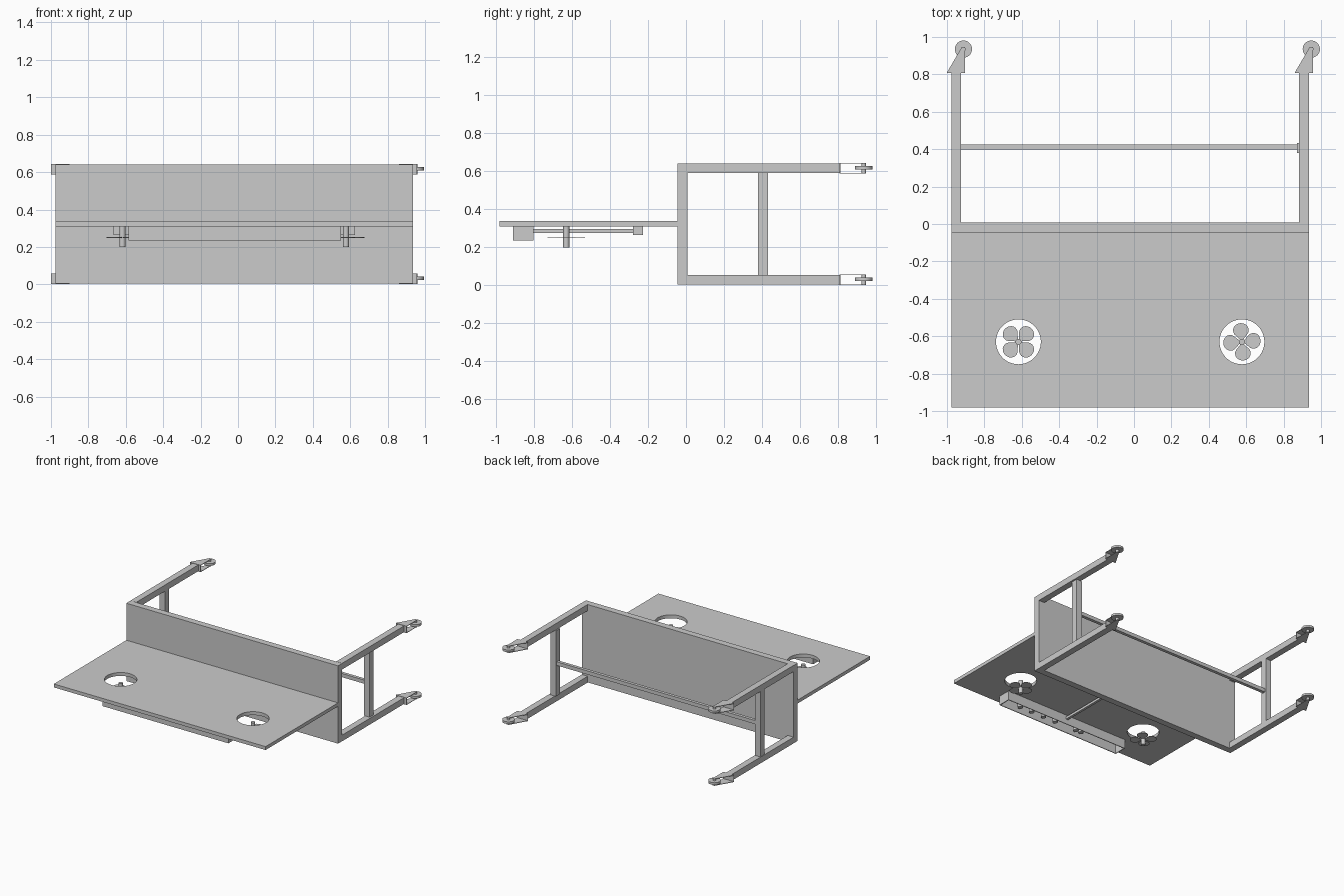
import bpy, bmesh, math
from mathutils import Vector

if "Cube" in bpy.data.objects:
    bpy.data.objects.remove(bpy.data.objects["Cube"], do_unlink=True)


def finish(name, bm):
    bmesh.ops.recalc_face_normals(bm, faces=bm.faces)
    mesh = bpy.data.meshes.new(name)
    bm.to_mesh(mesh)
    bm.free()
    obj = bpy.data.objects.new(name, mesh)
    bpy.context.collection.objects.link(obj)
    return obj


def add_box(bm, x, y, z):
    """Box from (low, high) pairs."""
    verts = bmesh.ops.create_cube(bm, size=1)["verts"]
    for v in verts:
        v.co = Vector(p[0] + (c + 0.5) * (p[1] - p[0]) for p, c in zip((x, y, z), v.co))


def box(name, x, y, z):
    bm = bmesh.new()
    add_box(bm, x, y, z)
    return finish(name, bm)


def add_prism(bm, outline, z):
    """Upright prism from a flat outline."""
    face = bm.faces.new([bm.verts.new((px, py, z[0])) for px, py in outline])
    top = bmesh.ops.extrude_face_region(bm, geom=[face])["geom"]
    bmesh.ops.translate(bm, vec=(0, 0, z[1] - z[0]),
                        verts=[g for g in top if isinstance(g, bmesh.types.BMVert)])


def ring(x, y, r, n=32):
    return [(x + r * math.cos(math.tau * i / n), y + r * math.sin(math.tau * i / n))
            for i in range(n)]


def cylinder(name, x, y, r, z, n=32):
    bm = bmesh.new()
    add_prism(bm, ring(x, y, r, n), z)
    obj = finish(name, bm)
    bpy.ops.object.select_all(action="DESELECT")
    obj.select_set(True)
    bpy.context.view_layer.objects.active = obj
    bpy.ops.object.shade_smooth_by_angle(angle=math.radians(35))
    return obj


LEFT, RIGHT = 0.935, -0.977
FANS = {"right": (-0.618, 45), "left": (0.577, 5)}
FAN_Y = -0.63

# Upright panel and shelf
box("upright_panel", (RIGHT, LEFT), (-0.045, 0.008), (0.005, 0.64))
shelf = box("shelf", (RIGHT, LEFT), (-0.98, -0.045), (0.31, 0.338))

# Round fan openings through the shelf
for side, (x, turn) in FANS.items():
    cutter = cylinder("opening_cutter", x, FAN_Y, 0.12, (0.2, 0.5), 48)
    cutter.hide_render = True
    mod = shelf.modifiers.new("opening", "BOOLEAN")
    mod.operation, mod.solver, mod.object = "DIFFERENCE", "EXACT", cutter
    bpy.context.view_layer.objects.active = shelf
    bpy.ops.object.modifier_apply(modifier=mod.name)
    bpy.data.objects.remove(cutter, do_unlink=True)

# Fans: shaft and four thin petal blades
for side, (x, turn) in FANS.items():
    cylinder(f"{side}_fan_shaft", x, FAN_Y, 0.016, (0.2, 0.31), 20)
    bm = bmesh.new()
    for k in range(4):
        a = math.radians(turn + 90 * k)
        c, s = math.cos(a), math.sin(a)
        petal = [(0.012, -0.008)]
        for i in range(17):
            t = math.radians(-140 + 280 * i / 16)
            petal.append((0.062 + 0.038 * math.cos(t), 0.042 * math.sin(t)))
        petal.append((0.012, 0.008))
        add_prism(bm, [(x + c * u - s * v, FAN_Y + s * u + c * v) for u, v in petal],
                  (0.248, 0.252))
    finish(f"{side}_fan_blades", bm)

# Control channel under the shelf, open at the bottom
bm = bmesh.new()
cx, cy, cz = (-0.585, 0.55), (-0.91, -0.803), (0.235, 0.31)
wall = 0.006
for y0 in (cy[0], cy[1] - wall):
    add_box(bm, cx, (y0, y0 + wall), cz)
for x0 in (cx[0], cx[1] - wall):
    add_box(bm, (x0, x0 + wall), (cy[0] + wall, cy[1] - wall), cz)
finish("control_channel", bm)

# Sockets inside the channel
for i, x in enumerate((0.39, 0.28, 0.165, 0.05, -0.15, -0.2)):
    cylinder(f"socket_{i + 1}", x, -0.857, 0.02, (0.25, 0.31), 20)

# Rear rail and the rod linking it to the channel
box("rear_rail", (-0.665, 0.625), (-0.28, -0.225), (0.265, 0.31))
box("link_rod", (-0.03, -0.01), (cy[1], -0.28), (0.275, 0.295))

# Side frames: arms, posts, swivel brackets and wheels
for side, inner, outer in (("left", 0.882, LEFT), ("right", RIGHT, -0.924)):
    post_x = (0.872, 0.922) if side == "left" else (-0.974, -0.924)
    box(f"{side}_post", post_x, (0.38, 0.432), (0.055, 0.59))
    edge = 0.86 if side == "left" else -1.0
    wheel_x = edge + 0.088
    for level, z in (("lower", 0.004), ("upper", 0.59)):
        name = f"{side}_{level}"
        box(f"{name}_arm", (inner, outer), (0.008, 0.81), (z, z + 0.051))

        # Bracket: end plate and two tapered cheeks
        bm = bmesh.new()
        low, high = z - 0.003, z + 0.054
        add_box(bm, (edge, edge + 0.097), (0.807, 0.812), (low, high))
        cheek = [(edge, 0.81), (edge + 0.097, 0.81), (edge + 0.097, 0.947), (edge + 0.08, 0.947)]
        add_prism(bm, cheek, (low, low + 0.004))
        add_prism(bm, cheek, (high - 0.004, high))
        finish(f"{name}_bracket", bm)

        middle = z + 0.028
        cylinder(f"{name}_wheel", wheel_x, 0.935, 0.046, (middle - 0.009, middle + 0.009))
        cylinder(f"{name}_axle", wheel_x, 0.935, 0.012, (low, high), 16)

# Cross bar between the posts
box("cross_bar", (-0.924, 0.872), (0.398, 0.424), (0.305, 0.335))
